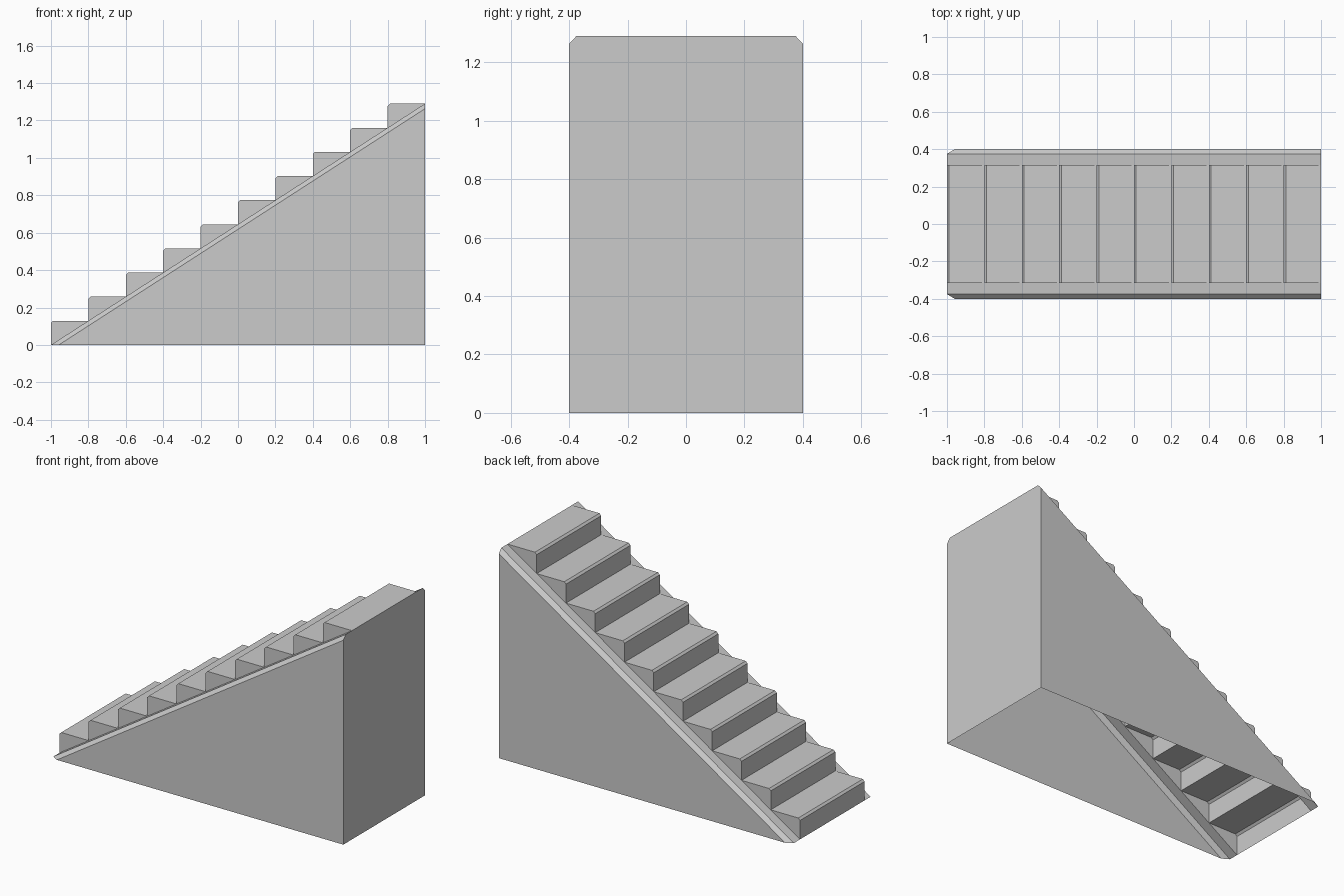
import bpy, bmesh
from mathutils import Vector

if "Cube" in bpy.data.objects:
    bpy.data.objects.remove(bpy.data.objects["Cube"])

STEPS, RUN, RISE = 10, 0.2, 0.129
TOP = STEPS * RISE
HALF, RAIL_Y, STEP_Y = 0.4, 0.375, 0.315   # outer wall, chamfer edge, step half width
DROP = 0.027                               # chamfer height
CUT = DROP * RUN / RISE                    # chamfer offset along the floor
NOSE = 0.012                               # bevel on each step edge


def shell(name, faces):
    """Object from (points, outward direction) faces, welded and oriented."""
    bm = bmesh.new()
    for pts, out in faces:
        f = bm.faces.new([bm.verts.new(p) for p in pts])
        f.normal_update()
        if f.normal.dot(Vector(out)) < 0:
            f.normal_flip()
    bmesh.ops.remove_doubles(bm, verts=bm.verts, dist=1e-5)
    me = bpy.data.meshes.new(name)
    bm.to_mesh(me)
    bm.free()
    ob = bpy.data.objects.new(name, me)
    bpy.context.collection.objects.link(ob)
    return ob


# Hollow steps: riser, bevelled nosing, tread and the two side triangles
faces = []
for i in range(STEPS):
    x, z = -1 + i * RUN, i * RISE
    prof = [(x, z), (x, z + RISE - NOSE), (x + NOSE, z + RISE), (x + RUN, z + RISE)]
    for (xa, za), (xb, zb) in zip(prof, prof[1:]):
        faces.append(([(xa, -STEP_Y, za), (xb, -STEP_Y, zb),
                       (xb, STEP_Y, zb), (xa, STEP_Y, za)], (-1, 0, 1)))
    for s in (-1, 1):
        faces.append(([(px, s * STEP_Y, pz) for px, pz in prof], (0, s, 0)))
shell("steps", faces)

# Side walls with chamfer and sloped border strip, open underneath
for s, name in ((-1, "front_side_wall"), (1, "back_side_wall")):
    a, b, c = s * HALF, s * RAIL_Y, s * STEP_Y
    shell(name, [
        ([(-1 + CUT, a, 0), (1, a, 0), (1, a, TOP - DROP)], (0, s, 0)),
        ([(-1 + CUT, a, 0), (1, a, TOP - DROP), (1, b, TOP), (-1, b, 0)], (0, s, 1)),
        ([(-1, b, 0), (1, b, TOP), (1, c, TOP), (-1, c, 0)], (0, 0, 1)),
    ])

# Tall end wall under the top step
shell("end_wall", [([(1, -HALF, 0), (1, HALF, 0), (1, HALF, TOP - DROP), (1, RAIL_Y, TOP),
                     (1, -RAIL_Y, TOP), (1, -HALF, TOP - DROP)], (1, 0, 0))])
